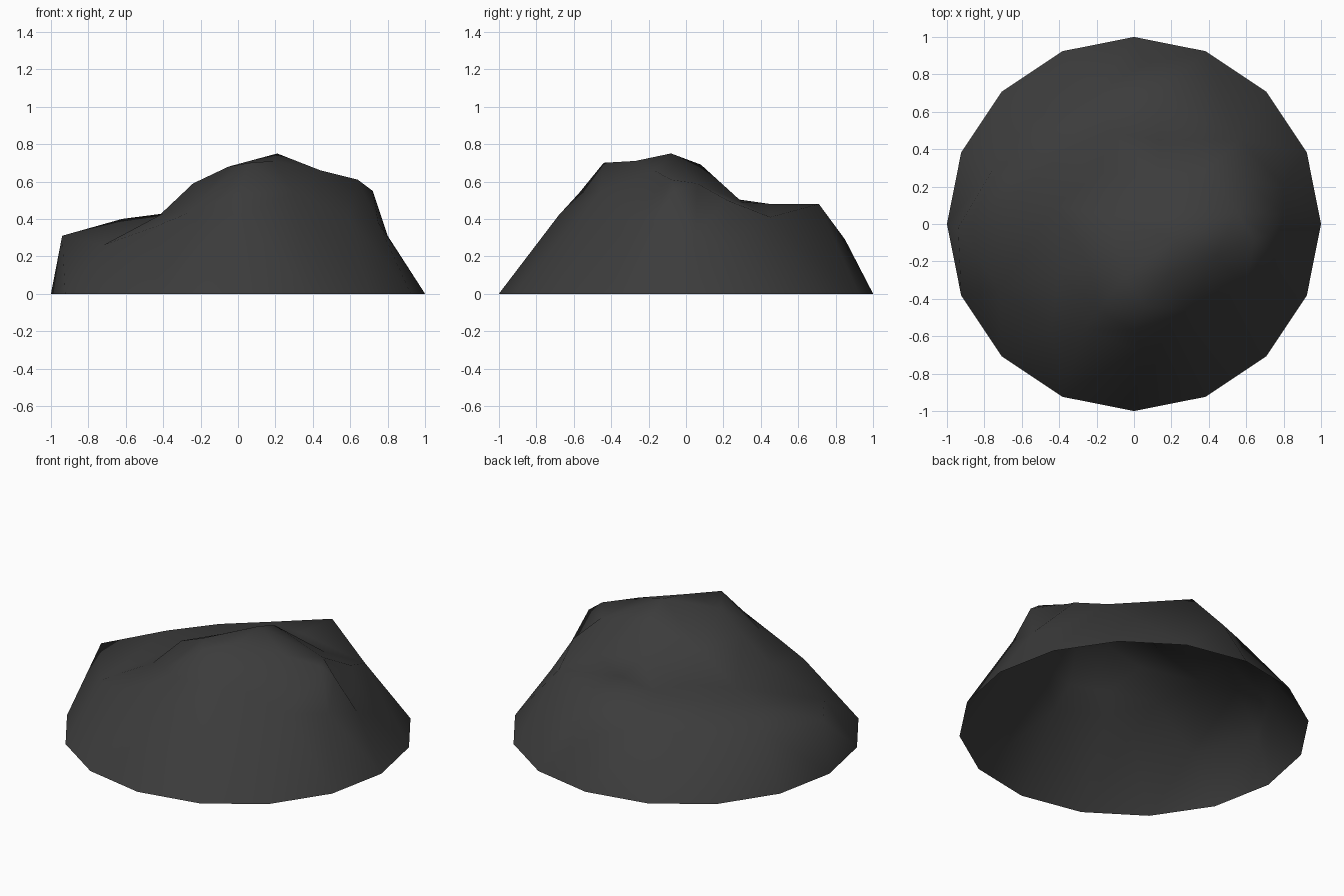
import bpy
import math
from mathutils import Vector
from mathutils.geometry import delaunay_2d_cdt

# Remove the default cube
cube = bpy.data.objects.get("Cube")
if cube:
    bpy.data.objects.remove(cube, do_unlink=True)

SIDES = 16

# Landmarks of the terrain as (x, y, height)
summit = [(.21, -.08, .75), (.06, -.44, .70), (.2, .08, .69),
          (.19, -.27, .71), (-.05, -.28, .68), (-.24, -.22, .59)]
right_shoulder = [(.44, -.17, .66), (.64, -.08, .61), (.72, -.06, .55),
                  (.55, .06, .59), (.63, .22, .5), (.57, .45, .41)]
right_flank = [(.8, .05, .31), (.75, -.18, .38), (.8, .2, .25),
               (.6, -.34, .4), (.3, -.46, .54)]
valley = [(-.42, .1, .42), (-.19, .27, .45), (.13, .45, .48),
          (.4, .3, .49), (.14, .24, .51), (-.14, .04, .56)]
back_terrace = [(.16, .71, .48), (-.12, .49, .47), (-.39, .37, .43),
                (-.2, .7, .35), (.05, .85, .29), (-.55, .55, .3)]
left_ledge = [(-.94, -.02, .31), (-.62, .18, .4), (-.75, .3, .31),
              (-.4, -.27, .43), (-.72, -.35, .26)]
front_slope = [(-.19, -.46, .52), (-.27, -.56, .43), (-.44, -.55, .36),
               (0, -.57, .54), (.02, -.68, .42)]


def foot_ring(sides):
    """Regular polygon on the ground with a corner on the x axis."""
    for i in range(sides):
        angle = math.tau * i / sides
        yield (math.cos(angle), math.sin(angle), 0)


def make_material(name, colour):
    mat = bpy.data.materials.new(name)
    mat.use_nodes = True
    mat.diffuse_color = colour
    shader = next(n for n in mat.node_tree.nodes if n.type == 'BSDF_PRINCIPLED')
    shader.inputs["Base Color"].default_value = colour
    shader.inputs["Roughness"].default_value = 0.9
    return mat


def drape(name, points, material):
    """Join landmarks into one open shell of triangles, seen from above."""
    flat = [Vector(p[:2]) for p in points]
    verts, _, faces, origin, _, _ = delaunay_2d_cdt(flat, [], [], 0, 1e-5)
    coords = [(v.x, v.y, points[src[0]][2]) for v, src in zip(verts, origin)]
    mesh = bpy.data.meshes.new(name)
    mesh.from_pydata(coords, [], faces)
    mesh.materials.append(material)
    mesh.shade_smooth()
    mesh.update()
    obj = bpy.data.objects.new(name, mesh)
    bpy.context.collection.objects.link(obj)
    return obj


# Boulder shell, open underneath
stone = make_material("dark grey stone", (.045, .045, .045, 1))
landmarks = (list(foot_ring(SIDES)) + summit + right_shoulder + right_flank
             + valley + back_terrace + left_ledge + front_slope)
drape("rock_mound", landmarks, stone)
